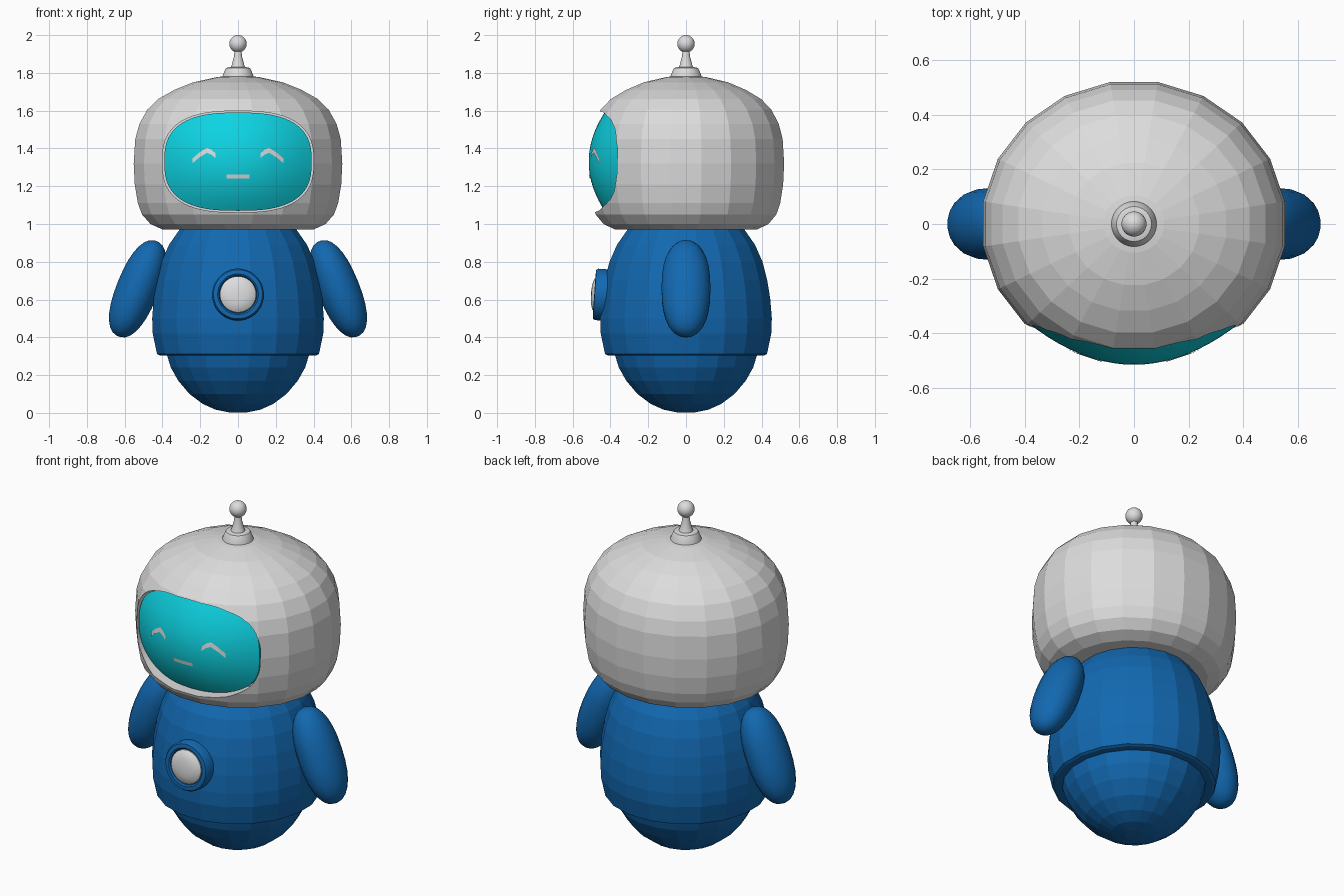
import bpy
import bmesh
from math import sin, cos, pi, radians, copysign
from mathutils import Matrix, Vector

if "Cube" in bpy.data.objects:
    bpy.data.objects.remove(bpy.data.objects["Cube"])


def material(name, rgb):
    m = bpy.data.materials.new(name)
    m.use_nodes = True
    m.diffuse_color = (*rgb, 1)
    m.node_tree.nodes["Principled BSDF"].inputs["Base Color"].default_value = (*rgb, 1)
    return m


white = material("shell white", (0.72, 0.72, 0.72))
blue = material("body blue", (0.006, 0.14, 0.44))
teal = material("visor teal", (0.004, 0.65, 0.76))


def make(name, bm, mat, smooth=None):
    bmesh.ops.recalc_face_normals(bm, faces=bm.faces)
    me = bpy.data.meshes.new(name)
    bm.to_mesh(me)
    bm.free()
    me.materials.append(mat)
    ob = bpy.data.objects.new(name, me)
    bpy.context.collection.objects.link(ob)
    bpy.ops.object.select_all(action="DESELECT")
    bpy.context.view_layer.objects.active = ob
    ob.select_set(True)
    if smooth:
        bpy.ops.object.shade_smooth_by_angle(angle=radians(smooth))
    return ob


def loft(bm, rings, cap_start=True, cap_end=True):
    """Skin a list of closed point rings of equal length."""
    loops = [[bm.verts.new(p) for p in ring] for ring in rings]
    n = len(loops[0])
    for a, b in zip(loops, loops[1:]):
        for i in range(n):
            j = (i + 1) % n
            bm.faces.new((a[i], a[j], b[j], b[i]))
    if cap_start:
        bm.faces.new(loops[0])
    if cap_end:
        bm.faces.new(loops[-1])


def lathe(name, profile, mat, segs=20, sx=1, sy=1, smooth=None, matrix=None):
    """Spin a (radius, height) profile about z, flats facing the axes."""
    bm = bmesh.new()
    angles = [2 * pi * (i + 0.5) / segs for i in range(segs)]
    loft(bm, [[(r * sx * cos(a), r * sy * sin(a), z) for a in angles] for r, z in profile])
    if matrix:
        bm.transform(matrix)
    return make(name, bm, mat, smooth)


def rounded(t, power):
    """Point on a unit superellipse."""
    c, s = cos(t), sin(t)
    return copysign(abs(c) ** (2 / power), c), copysign(abs(s) ** (2 / power), s)


# Body: faceted upper shell with a soft rim, and a bowl below it
lathe("body_shell", [(0.37, 0.305), (0.42, 0.305), (0.434, 0.312), (0.438, 0.33),
                     (0.457, 0.42), (0.46, 0.5), (0.452, 0.6), (0.436, 0.7),
                     (0.41, 0.8), (0.37, 0.89), (0.31, 0.975), (0.28, 1.0)], blue)
lathe("body_bowl", [(0.05, 0.003), (0.12, 0.017), (0.19, 0.048), (0.26, 0.1),
                    (0.32, 0.17), (0.36, 0.24), (0.385, 0.32)], blue)

# Head: elliptical faceted helmet
head = lathe("head", [(0.72, 0.97), (0.84, 1.0), (0.92, 1.05), (0.96, 1.11), (0.99, 1.21),
                      (1.0, 1.32), (0.985, 1.45), (0.945, 1.53), (0.87, 1.605), (0.765, 1.662),
                      (0.61, 1.71), (0.43, 1.75), (0.2, 1.778), (0.08, 1.785)],
             white, sx=0.559, sy=0.526)

# Visor opening cut into the head
MID = 1.33
OUTLINE = [rounded(2 * pi * i / 64, 2.7) for i in range(64)]
bm = bmesh.new()
loft(bm, [[(0.4 * u, y, MID + 0.268 * v) for u, v in OUTLINE] for y in (-0.8, -0.3)])
cutter = make("visor_cutter", bm, white)
cutter.hide_render = True
mod = head.modifiers.new("opening", "BOOLEAN")
mod.operation = "DIFFERENCE"
mod.solver = "EXACT"
mod.object = cutter
bpy.context.view_layer.objects.active = head
bpy.ops.object.modifier_apply(modifier=mod.name)
bpy.data.objects.remove(cutter)


def visor_point(x, z, lift=0.0):
    drop = 0.155 * (x / 0.39) ** 2 + 0.085 * ((z - MID) / 0.262) ** 2
    return Vector((x, -0.515 + drop - lift, z))


# Visor: domed pane with a skirt running back into the opening
bm = bmesh.new()
rings = [[visor_point(0.39 * k * u, MID + 0.26 * k * v) for u, v in OUTLINE]
         for k in [i / 10 for i in range(1, 11)]]
rings.append([Vector((p.x, -0.29, p.z)) for p in rings[-1]])
loft(bm, rings)
make("visor", bm, teal, 40)


def face_mark(name, points, width):
    """Thin ribbon lying on the visor along a path of (x, z) points."""
    bm = bmesh.new()
    rows = []
    for x, z in points:
        rows.append([bm.verts.new(visor_point(x, z + side * width / 2, 0.004)) for side in (-1, 1)])
    for a, b in zip(rows, rows[1:]):
        bm.faces.new((a[0], b[0], b[1], a[1]))
    make(name, bm, white)


# Face: two smiling eyes and a short mouth
for side, label in ((1, "left"), (-1, "right")):
    eye = [(0.24, 1.335), (0.205, 1.365), (0.165, 1.39), (0.14, 1.38), (0.118, 1.36)]
    face_mark(label + "_eye", [(side * x, z) for x, z in eye], 0.026)
face_mark("mouth", [(-0.06, 1.252), (0, 1.252), (0.06, 1.252)], 0.02)

# Arms: rounded paddles leaning outward
for side, label in ((1, "left"), (-1, "right")):
    steps = [rounded(-pi / 2 + pi * (i + 0.35) / 14.7, 2.3) for i in range(15)]
    place = Matrix.Translation((side * 0.532, 0, 0.657)) @ Matrix.Rotation(side * radians(-22), 4, "Y")
    lathe(label + "_arm", [(r, 0.272 * h) for r, h in steps], blue,
          sx=0.112, sy=0.131, smooth=40, matrix=place)

# Chest button: raised ring with a domed light, tipped to follow the belly
place = Matrix.Translation((0, -0.44, 0.625)) @ Matrix.Rotation(radians(86), 4, "X")
lathe("button_ring", [(0.137, -0.03), (0.137, 0.034), (0.13, 0.044), (0.108, 0.046),
                      (0.1, 0.04), (0.098, 0.02)], blue, 32, smooth=40, matrix=place)
lathe("button_light", [(0.096, 0.0), (0.096, 0.04), (0.08, 0.052), (0.05, 0.06),
                       (0.02, 0.063)], white, 32, smooth=40, matrix=place)

# Antenna: collar, tapered stem and ball
lathe("antenna_collar", [(0.085, 1.765), (0.082, 1.785), (0.07, 1.815), (0.064, 1.826),
                         (0.045, 1.83)], white, 32, smooth=40)
lathe("antenna_stem", [(0.04, 1.825), (0.034, 1.84), (0.022, 1.885), (0.017, 1.93)],
      white, 24, smooth=40)
bm = bmesh.new()
bmesh.ops.create_uvsphere(bm, u_segments=24, v_segments=16, radius=0.046,
                          matrix=Matrix.Translation((0, 0, 1.954)))
make("antenna_ball", bm, white, 60)
